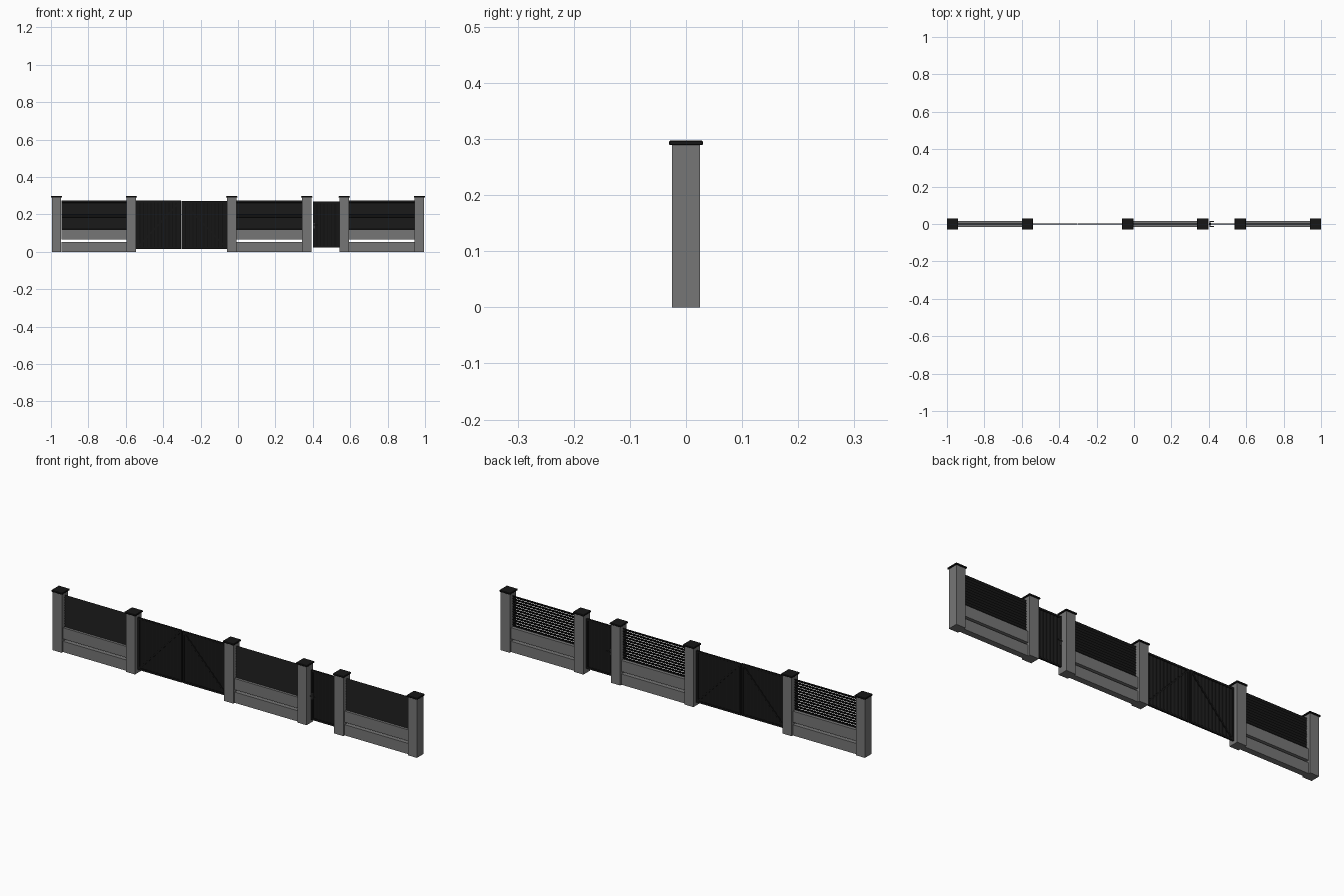
import bpy, bmesh, math
from mathutils import Matrix, Vector

if "Cube" in bpy.data.objects:
    bpy.data.objects.remove(bpy.data.objects["Cube"])


def material(name, v):
    m = bpy.data.materials.new(name)
    m.diffuse_color = (v, v, v, 1)
    m.use_nodes = True
    m.node_tree.nodes["Principled BSDF"].inputs["Base Color"].default_value = m.diffuse_color
    return m


STONE = material("stone_grey", 0.18)
BLACK = material("black_metal", 0.008)


def finish(name, bm, mat):
    bmesh.ops.recalc_face_normals(bm, faces=bm.faces)
    me = bpy.data.meshes.new(name)
    bm.to_mesh(me)
    bm.free()
    me.materials.append(mat)
    ob = bpy.data.objects.new(name, me)
    bpy.context.collection.objects.link(ob)
    return ob


def add_box(bm, x, y, z, rot=None):
    """Box from (min, max) ranges, optionally rotated about its centre."""
    c = Vector([(r[0] + r[1]) / 2 for r in (x, y, z)])
    s = [r[1] - r[0] for r in (x, y, z)]
    m = Matrix.Translation(c) @ (rot or Matrix()) @ Matrix.Diagonal((*s, 1))
    bmesh.ops.create_cube(bm, size=1, matrix=m)


def box(name, x, y, z, mat):
    bm = bmesh.new()
    add_box(bm, x, y, z)
    return finish(name, bm, mat)


def post(x):
    box("post", (x - .025, x + .025), (-.025, .025), (0, .29), STONE)
    cap = box("post_cap", (x - .03, x + .03), (-.03, .03), (.289, .297), BLACK)
    bev = cap.modifiers.new("bevel", 'BEVEL')
    bev.width = .0015
    bev.segments = 1


def fence_panel(x0, x1):
    # two stone rails with an open slot between them
    box("lower_rail", (x0, x1), (-.015, .015), (0, .053), STONE)
    box("upper_rail", (x0, x1), (-.015, .015), (.065, .12), STONE)
    # tilted horizontal louvres
    bm = bmesh.new()
    n, z0, z1 = 12, .12, .275
    step = (z1 - z0) / n
    tilt = Matrix.Rotation(math.radians(-25), 4, 'X')
    for i in range(n):
        z = z0 + (i + .5) * step
        add_box(bm, (x0, x1), (-.001, .001), (z - step * .53, z + step * .53), tilt)
    finish("louvre_slats", bm, BLACK)


def gate_leaf(name, x0, x1, z0, z1, diagonal=0):
    # square tube frame with an optional diagonal brace
    f, t = .009, .004
    bm = bmesh.new()
    for a in (x0, x1 - f):
        add_box(bm, (a, a + f), (-t, t), (z0, z1))
    for b in (z0, z1 - f):
        add_box(bm, (x0 + f, x1 - f), (-t, t), (b, b + f))
    if diagonal:
        w, h = x1 - x0 - 2 * f, z1 - z0 - 2 * f
        cx, cz, l = (x0 + x1) / 2, (z0 + z1) / 2, math.hypot(w, h) / 2
        rot = Matrix.Rotation(-diagonal * math.atan2(h, w), 4, 'Y')
        add_box(bm, (cx - l, cx + l), (-t, t), (cz - .004, cz + .004), rot)
    finish(name + "_frame", bm, BLACK)
    # corrugated sheet infill
    bm = bmesh.new()
    n = 4 * round((x1 - x0) / .02)
    prev = None
    for i in range(n + 1):
        x = x0 + .004 + (x1 - x0 - .008) * i / n
        y = .0015 if i % 4 < 2 else -.0015
        cur = [bm.verts.new((x, y, z)) for z in (z0 + .004, z1 - .004)]
        if prev:
            bm.faces.new((prev[0], cur[0], cur[1], prev[1]))
        prev = cur
    sheet = finish(name + "_sheet", bm, BLACK)
    sol = sheet.modifiers.new("thickness", 'SOLIDIFY')
    sol.thickness = .001
    sol.offset = 0


for x in (-.97, -.57, -.033, .367, .568, .97):
    post(x)
for x0, x1 in ((-.945, -.595), (-.008, .342), (.593, .945)):
    fence_panel(x0, x1)

# double drive gate and narrow wicket gate
gate_leaf("left_gate", -.545, -.3055, .016, .273, 1)
gate_leaf("right_gate", -.3015, -.058, .016, .271, -1)
gate_leaf("wicket_gate", .402, .543, .022, .268)

# wicket handle: lock plate, spindle and a lever on each side
bm = bmesh.new()
add_box(bm, (.402, .411), (-.006, .006), (.125, .155))
add_box(bm, (.4045, .4085), (-.014, .014), (.141, .145))
for s in (-1, 1):
    add_box(bm, (.404, .428), (s * .0135 - .0015, s * .0135 + .0015), (.141, .145))
finish("wicket_handle", bm, material("handle_metal", .05))
